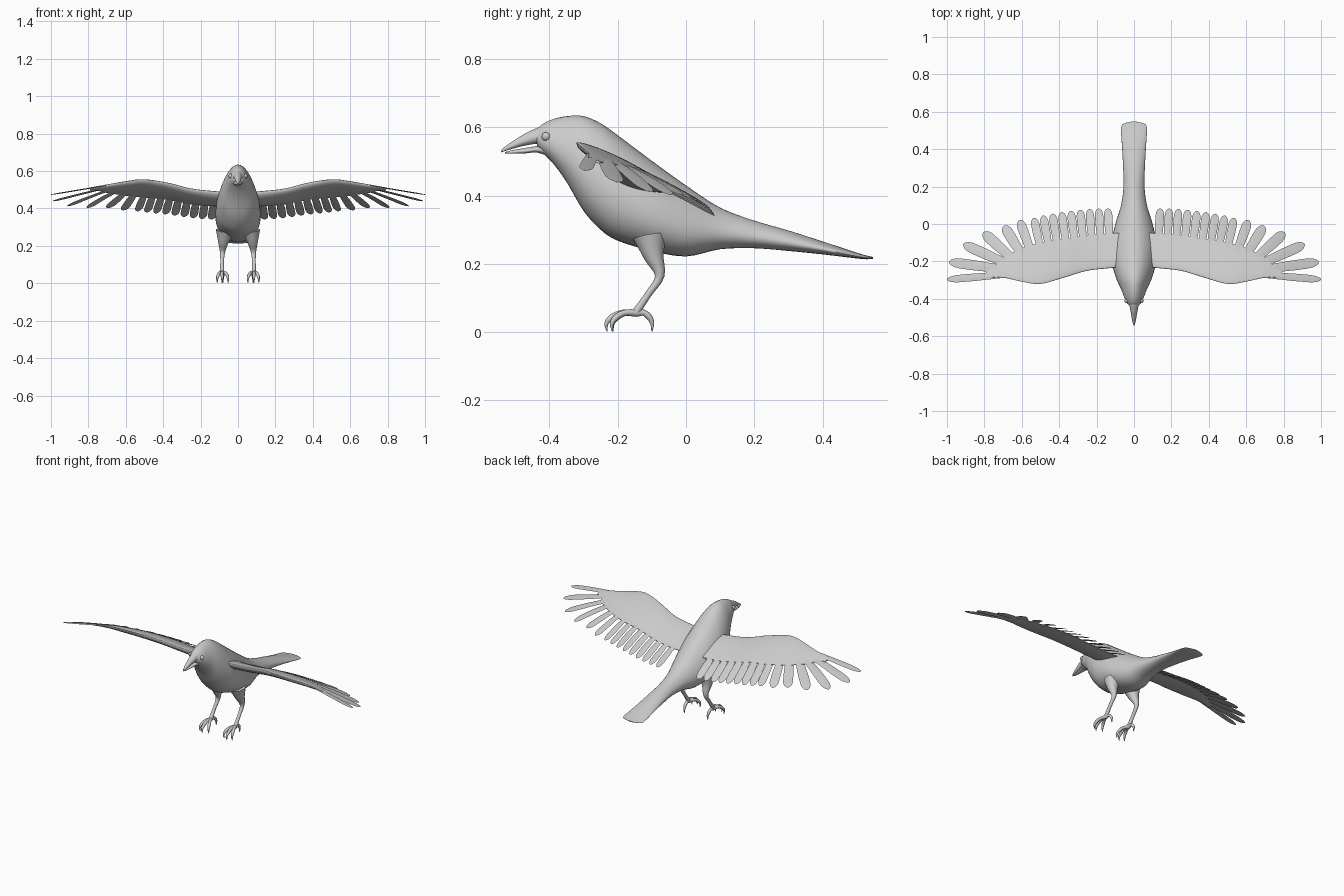
import bpy, bmesh, math
from mathutils import Vector

if "Cube" in bpy.data.objects:
    bpy.data.objects.remove(bpy.data.objects["Cube"])


def catmull(rows, n):
    """Resample rows of numbers with a smooth spline, n steps per span."""
    out = []
    for i in range(len(rows) - 1):
        a, b, c, d = (rows[max(0, min(len(rows) - 1, i + k))] for k in (-1, 0, 1, 2))
        for s in range(n):
            t = s / n
            out.append([0.5 * (2 * q + (r - p) * t + (2 * p - 5 * q + 4 * r - w) * t * t
                        + (3 * q - p - 3 * r + w) * t ** 3) for p, q, r, w in zip(a, b, c, d)])
    return out + [list(rows[-1])]


def loft(bm, rings):
    """Skin closed rings of points and cap both ends."""
    vs = [[bm.verts.new(p) for p in ring] for ring in rings]
    n = len(vs[0])
    for a, b in zip(vs, vs[1:]):
        for i in range(n):
            bm.faces.new((a[i], a[(i + 1) % n], b[(i + 1) % n], b[i]))
    bm.faces.new(vs[0])
    bm.faces.new(vs[-1])


def finish(bm, name, mirror=False, angle=50):
    bmesh.ops.recalc_face_normals(bm, faces=bm.faces)
    me = bpy.data.meshes.new(name)
    bm.to_mesh(me)
    bm.free()
    ob = bpy.data.objects.new(name, me)
    bpy.context.collection.objects.link(ob)
    bpy.ops.object.select_all(action='DESELECT')
    bpy.context.view_layer.objects.active = ob
    ob.select_set(True)
    bpy.ops.object.shade_smooth_by_angle(angle=math.radians(angle))
    if mirror:
        m = ob.modifiers.new("mirror", 'MIRROR')
        m.use_mirror_merge = False
    return ob


def oval_rings(rows, k, n=32, steps=4):
    """Egg-shaped rings along y from rows of (y, top, bottom, half width)."""
    rings = []
    for y, top, bot, w in catmull(rows, steps):
        ring = []
        for i in range(n):
            a = 2 * math.pi * i / n
            ring.append((w * math.sin(a) * (1 - k * math.cos(a)), y,
                         (top + bot) / 2 + (top - bot) / 2 * math.cos(a)))
        rings.append(ring)
    return rings


def tube(bm, rows, n=10, steps=4):
    """Round tapered tube through rows of (x, y, z, radius)."""
    pts = catmull(rows, steps)
    rings = []
    for i, p in enumerate(pts):
        d = Vector(pts[min(i + 1, len(pts) - 1)][:3]) - Vector(pts[max(i - 1, 0)][:3])
        u = d.cross(Vector((1, 0, 0))).normalized()
        v = u.cross(d).normalized()
        rings.append([Vector(p[:3]) + p[3] * (u * math.cos(2 * math.pi * j / n)
                      + v * math.sin(2 * math.pi * j / n)) for j in range(n)])
    loft(bm, rings)


# Body, head and tail in one skin
body = [(-.437, .594, .545, .024), (-.42, .61, .525, .038), (-.39, .624, .495, .052),
        (-.35, .633, .44, .067), (-.3, .633, .355, .09), (-.25, .612, .30, .106),
        (-.2, .577, .268, .116), (-.1, .502, .238, .118), (0, .43, .222, .098),
        (.1, .365, .243, .068), (.2, .327, .246, .055), (.3, .298, .238, .057),
        (.4, .266, .228, .062), (.51, .23, .215, .068), (.537, .223, .214, .052),
        (.548, .22, .215, .008)]
bm = bmesh.new()
loft(bm, oval_rings(body, .2))
finish(bm, "body")

# Beak halves with a thin mouth gap
for name, rows in (
        ("upper_beak", [(-.40, .61, .55, .036), (-.435, .599, .552, .025), (-.47, .583, .547, .018),
                        (-.51, .558, .537, .011), (-.535, .54, .529, .005), (-.542, .532, .527, .001)]),
        ("lower_beak", [(-.39, .555, .51, .036), (-.435, .546, .526, .022), (-.47, .54, .524, .015),
                        (-.51, .533, .523, .008), (-.53, .528, .524, .002)])):
    bm = bmesh.new()
    loft(bm, oval_rings(rows, .15, 20))
    finish(bm, name)

# Eyes
bm = bmesh.new()
bmesh.ops.create_uvsphere(bm, u_segments=16, v_segments=10, radius=.013)
bmesh.ops.translate(bm, verts=bm.verts, vec=(.038, -.41, .573))
finish(bm, "eyes", True)

# Wing plan: x, leading edge y, leading edge z, trailing edge y, thickness
plan = catmull([(.04, -.225, .485, -.05, .05), (.12, -.235, .488, -.05, .045),
                (.25, -.25, .503, -.06, .04), (.37, -.285, .533, -.08, .04),
                (.5, -.32, .553, -.10, .036), (.6, -.308, .543, -.13, .03),
                (.7, -.287, .526, -.18, .02), (.79, -.287, .511, -.25, .008),
                (1.0, -.305, .477, -.30, .004)], 6)


def wing_z(x, y):
    """Height of the cambered wing surface."""
    i = 0
    while i < len(plan) - 2 and plan[i + 1][0] < x:
        i += 1
    a, b = plan[i], plan[i + 1]
    f = max(0, min(1, (x - a[0]) / (b[0] - a[0])))
    t = y - (a[1] + (b[1] - a[1]) * f)
    return a[2] + (b[2] - a[2]) * f - .35 * t - .35 * t * abs(t)


# Thick fleshy part of the wings
bm = bmesh.new()
rings = []
chord = [(j / 12) ** 2 for j in range(13)]
for x, lead, z, trail, th in plan:
    if x > .791:
        break
    ring = []
    for side, us in ((.25, chord), (-.75, chord[-1:0:-1])):
        for u in us:
            y = lead + (trail - lead) * u
            h = side * th * 2.6 * math.sqrt(u) * (1 - u) + math.copysign(.0015, side)
            ring.append((x, y, wing_z(x, y) + h))
    rings.append(ring)
loft(bm, rings)
finish(bm, "wings", True)


def feather(bm, base, tip, w, tilt=.2, n=16):
    """Flat round-ended blade lying on the wing surface."""
    b, t = Vector(base), Vector(tip)
    d = t - b
    side = Vector((d.y, -d.x)).normalized()
    rings = []
    for i in range(n + 1):
        s = 1 - (1 - i / n) ** 1.6
        hw = w * (.75 + .25 * min(1, s / .6))
        if s > .8:
            hw *= math.sqrt(max(.01, 1 - ((s - .8) / .2) ** 2))
        c = b + d * s
        ring = []
        for o, h in ((-1, 0), (0, .004), (1, 0), (0, -.003)):
            p = c + side * hw * o
            ring.append((p.x, p.y, wing_z(p.x, p.y) + h * (1.1 - s * .6) - tilt * hw * o))
        rings.append(ring)
    loft(bm, rings)


# Flight feathers: inner row, then the fanned outer ones
bm = bmesh.new()
for i in range(9):
    f = i / 8
    x = .14 + .395 * f
    feather(bm, (x - .01 - .03 * f, -.11 - .05 * f), (x, .083 - .05 * f * f), .0225)
outer = [((.54, -.18), (.612, .02)), ((.585, -.19), (.695, -.01)), ((.63, -.205), (.805, -.045)),
         ((.65, -.225), (.912, -.108)), ((.66, -.247), (.988, -.203)), ((.65, -.268), (1.0, -.297))]
for i, (b, t) in enumerate(outer):
    feather(bm, b, t, (.026, .028, .029, .028, .027, .02)[i])
finish(bm, "flight_feathers", True)

# Legs
bm = bmesh.new()
tube(bm, [(.07, -.105, .28, .05), (.078, -.095, .225, .03), (.083, -.077, .165, .014),
          (.085, -.11, .112, .01), (.085, -.147, .058, .012)], 14)
finish(bm, "legs", True)

# Toes with hooked claws: sideways spread and reach
bm = bmesh.new()
for dx, dy in ((0, -.088), (-.032, -.07), (.026, -.072), (-.004, .046)):
    tube(bm, [(.085 + dx * a, -.145 + dy * b, z, r) for a, b, z, r in
              ((0, 0, .056, .011), (.45, .45, .057, .009), (.8, .8, .045, .009),
               (1, 1, .026, .006), (1, .98, .002, .0015))], 8)
finish(bm, "toes", True)
